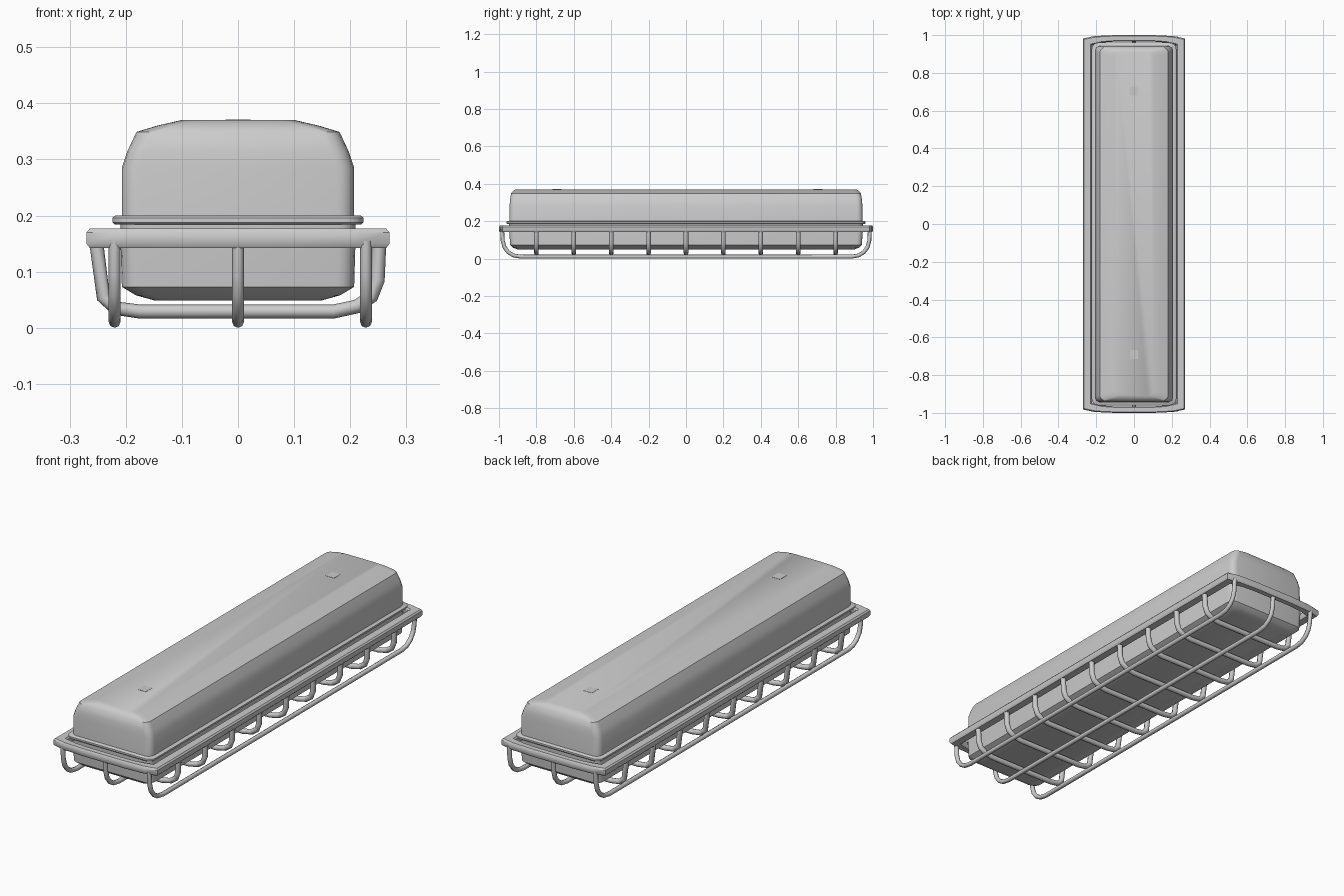
import bpy, bmesh, math

if "Cube" in bpy.data.objects:
    bpy.data.objects.remove(bpy.data.objects["Cube"])


def finish(obj, angle=40):
    bpy.ops.object.select_all(action='DESELECT')
    obj.select_set(True)
    bpy.context.view_layer.objects.active = obj
    bpy.ops.object.shade_smooth_by_angle(angle=math.radians(angle))


def rounded_rect(hx, hy, r, z, n=4):
    pts = []
    for k, (sx, sy) in enumerate([(1, 1), (-1, 1), (-1, -1), (1, -1)]):
        for i in range(n + 1):
            a = math.pi / 2 * (k + i / n)
            pts.append((sx * (hx - r) + r * math.cos(a),
                        sy * (hy - r) + r * math.sin(a), z))
    return pts


def loft(name, rings, closed=False, angle=40):
    bm = bmesh.new()
    loops = [[bm.verts.new(p) for p in ring] for ring in rings]
    pairs = list(zip(loops, loops[1:]))
    if closed:
        pairs.append((loops[-1], loops[0]))
    else:
        bm.faces.new(loops[0])
        bm.faces.new(loops[-1])
    for a, b in pairs:
        for i in range(len(a)):
            j = (i + 1) % len(a)
            bm.faces.new((a[i], a[j], b[j], b[i]))
    bmesh.ops.recalc_face_normals(bm, faces=bm.faces)
    me = bpy.data.meshes.new(name)
    bm.to_mesh(me)
    bm.free()
    obj = bpy.data.objects.new(name, me)
    bpy.context.collection.objects.link(obj)
    finish(obj, angle)
    return obj


def wire(name, pts, radius):
    cu = bpy.data.curves.new(name, 'CURVE')
    cu.dimensions = '3D'
    cu.bevel_depth = radius
    cu.bevel_resolution = 2
    cu.use_fill_caps = True
    sp = cu.splines.new('POLY')
    sp.points.add(len(pts) - 1)
    for p, co in zip(sp.points, pts):
        p.co = (*co, 1)
    obj = bpy.data.objects.new(name, cu)
    bpy.context.collection.objects.link(obj)
    bpy.ops.object.select_all(action='DESELECT')
    obj.select_set(True)
    bpy.context.view_layer.objects.active = obj
    bpy.ops.object.convert(target='MESH')
    finish(bpy.context.object, 60)


# Upper housing: (half width, half length, corner radius, z)
loft("housing", [rounded_rect(*s) for s in [
    (0.207, 0.945, 0.03, 0.185), (0.207, 0.943, 0.03, 0.285),
    (0.197, 0.941, 0.03, 0.315), (0.181, 0.935, 0.03, 0.349),
    (0.145, 0.926, 0.03, 0.360), (0.102, 0.912, 0.03, 0.370)]])

# Sealing lip between housing and diffuser
loft("lip", [rounded_rect(*s) for s in [
    (0.219, 0.956, 0.035, 0.184), (0.224, 0.960, 0.035, 0.188),
    (0.224, 0.960, 0.035, 0.196), (0.219, 0.956, 0.035, 0.200)]])

# Lower diffuser
loft("diffuser", [rounded_rect(*s) for s in [
    (0.150, 0.900, 0.03, 0.049), (0.182, 0.925, 0.03, 0.058),
    (0.207, 0.940, 0.03, 0.073), (0.209, 0.945, 0.03, 0.140),
    (0.209, 0.947, 0.03, 0.186)]])


# Guard frame with slightly bowed ends
def frame_ring(dx, dy, z):
    hx, hy = 0.27 - dx, 1.0 - dy
    end = [(hx, hy - 0.018), (hx - 0.06, hy - 0.005), (0.1, hy),
           (-0.1, hy), (-hx + 0.06, hy - 0.005), (-hx, hy - 0.018)]
    return [(x, y, z) for x, y in end] + [(-x, -y, z) for x, y in end]


loft("guard_frame", [frame_ring(*s) for s in [
    (0.0, 0.0, 0.150), (0.0, 0.0, 0.170), (0.006, 0.005, 0.177),
    (0.041, 0.029, 0.177), (0.047, 0.034, 0.170), (0.047, 0.034, 0.150),
    (0.041, 0.029, 0.142), (0.006, 0.005, 0.142)]], closed=True)

# Cross hoops of the cage
hoop = [(-0.253, 0.155), (-0.240, 0.055), (-0.218, 0.035), (-0.175, 0.029),
        (0.170, 0.029), (0.212, 0.038), (0.238, 0.056), (0.249, 0.085),
        (0.252, 0.155)]
for i in range(9):
    y = -0.8 + 0.2 * i
    wire(f"cross_hoop_{i + 1}", [(x, y, z) for x, z in hoop], 0.0125)

# Long wires running under the cage and up to both frame ends
half = [(0.983, 0.155), (0.980, 0.095), (0.970, 0.060), (0.950, 0.034),
        (0.922, 0.017), (0.885, 0.0105)]
path = [(-y, z) for y, z in half] + half[::-1]
for i, x in enumerate((-0.220, 0.0, 0.228)):
    wire(f"long_wire_{i + 1}", [(x, y, z) for y, z in path], 0.0105)

# Small mounting pads on top
for i, y in enumerate((-0.69, 0.705)):
    bpy.ops.mesh.primitive_cube_add(size=1, location=(0, y, 0.361))
    pad = bpy.context.object
    pad.name = f"mounting_pad_{i + 1}"
    pad.scale = (0.044, 0.048, 0.02)
